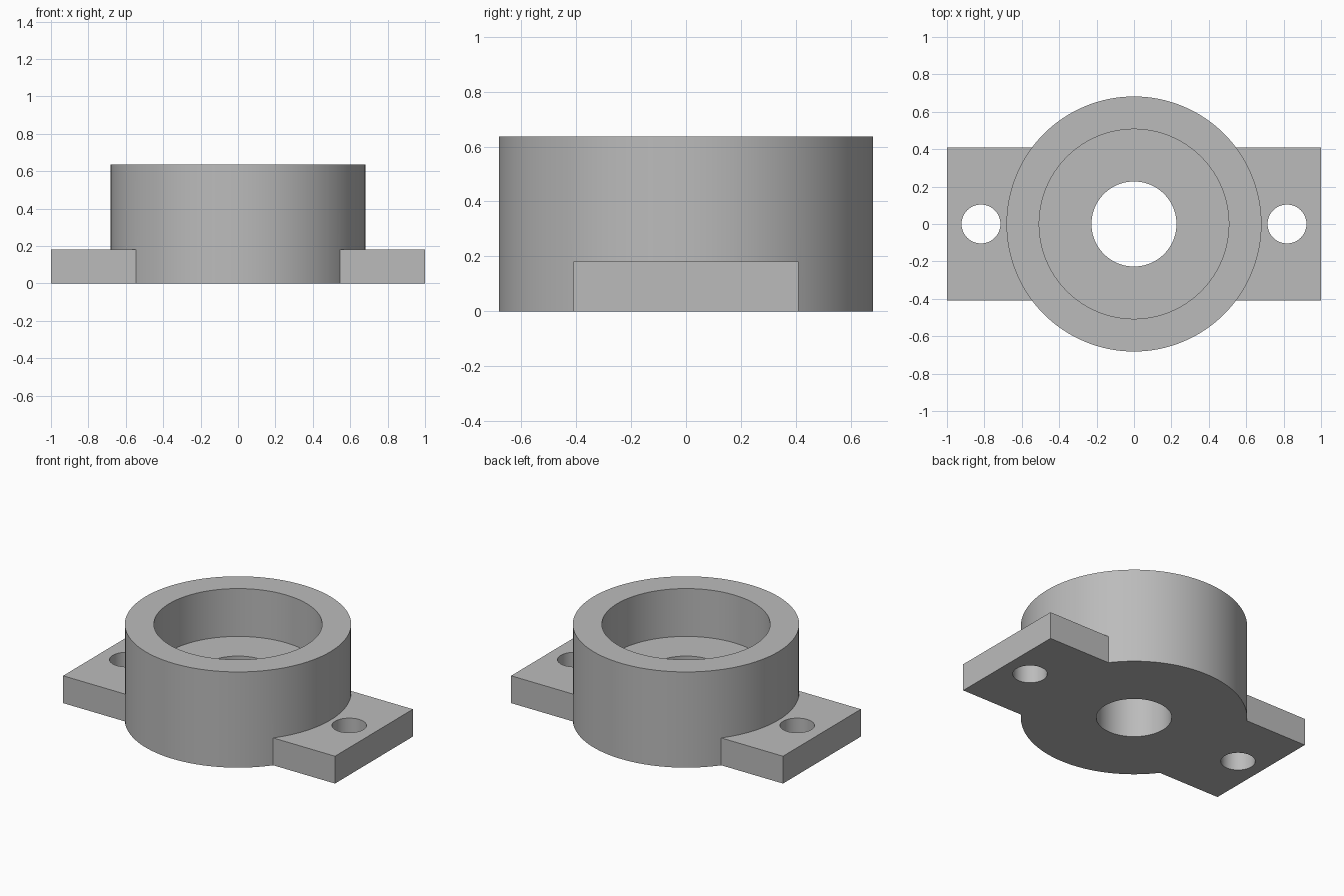
import bpy, math

cube = bpy.data.objects.get("Cube")
if cube:
    bpy.data.objects.remove(cube, do_unlink=True)

U = 1 / 22            # drawing unit: overall length is 44
HEIGHT, PLATE, FLOOR = 14 * U, 4 * U, 7 * U
OVER = 0.1            # cutters overshoot the surfaces

grey = bpy.data.materials.new("machined_grey")
grey.use_nodes = True
colour = (0.5, 0.5, 0.5, 1)
grey.diffuse_color = colour
grey.node_tree.nodes["Principled BSDF"].inputs["Base Color"].default_value = colour


def cylinder(name, radius, z0, z1, x=0, sides=128):
    bpy.ops.mesh.primitive_cylinder_add(vertices=sides, radius=radius, depth=z1 - z0,
                                        location=(x, 0, (z0 + z1) / 2))
    ob = bpy.context.object
    ob.name = name
    ob.data.materials.append(grey)
    return ob


def combine(target, tool, operation):
    """Apply a boolean and discard the tool."""
    mod = target.modifiers.new(tool.name, 'BOOLEAN')
    mod.operation, mod.object, mod.solver = operation, tool, 'EXACT'
    bpy.context.view_layer.objects.active = target
    bpy.ops.object.modifier_apply(modifier=mod.name)
    bpy.data.objects.remove(tool, do_unlink=True)


# Round hub
housing = cylinder("bearing_housing", 15 * U, 0, HEIGHT)

# Mounting plate through the hub
bpy.ops.mesh.primitive_cube_add(size=1, location=(0, 0, PLATE / 2))
plate = bpy.context.object
plate.name = "mounting_plate"
plate.scale = (2, 18 * U, PLATE)
bpy.ops.object.transform_apply(location=False, rotation=False, scale=True)
plate.data.materials.append(grey)
combine(housing, plate, 'UNION')

# Bearing seat, shaft hole and bolt holes
combine(housing, cylinder("bearing_seat", 0.507, FLOOR, HEIGHT + OVER), 'DIFFERENCE')
combine(housing, cylinder("shaft_hole", 5 * U, -OVER, HEIGHT), 'DIFFERENCE')
for side in (-1, 1):
    combine(housing, cylinder("bolt_hole", 0.104, -OVER, HEIGHT, side * 18 * U, 64), 'DIFFERENCE')

# Smooth round walls, crisp edges
bpy.ops.object.select_all(action='DESELECT')
housing.select_set(True)
bpy.context.view_layer.objects.active = housing
bpy.ops.object.shade_smooth_by_angle(angle=math.radians(30))
